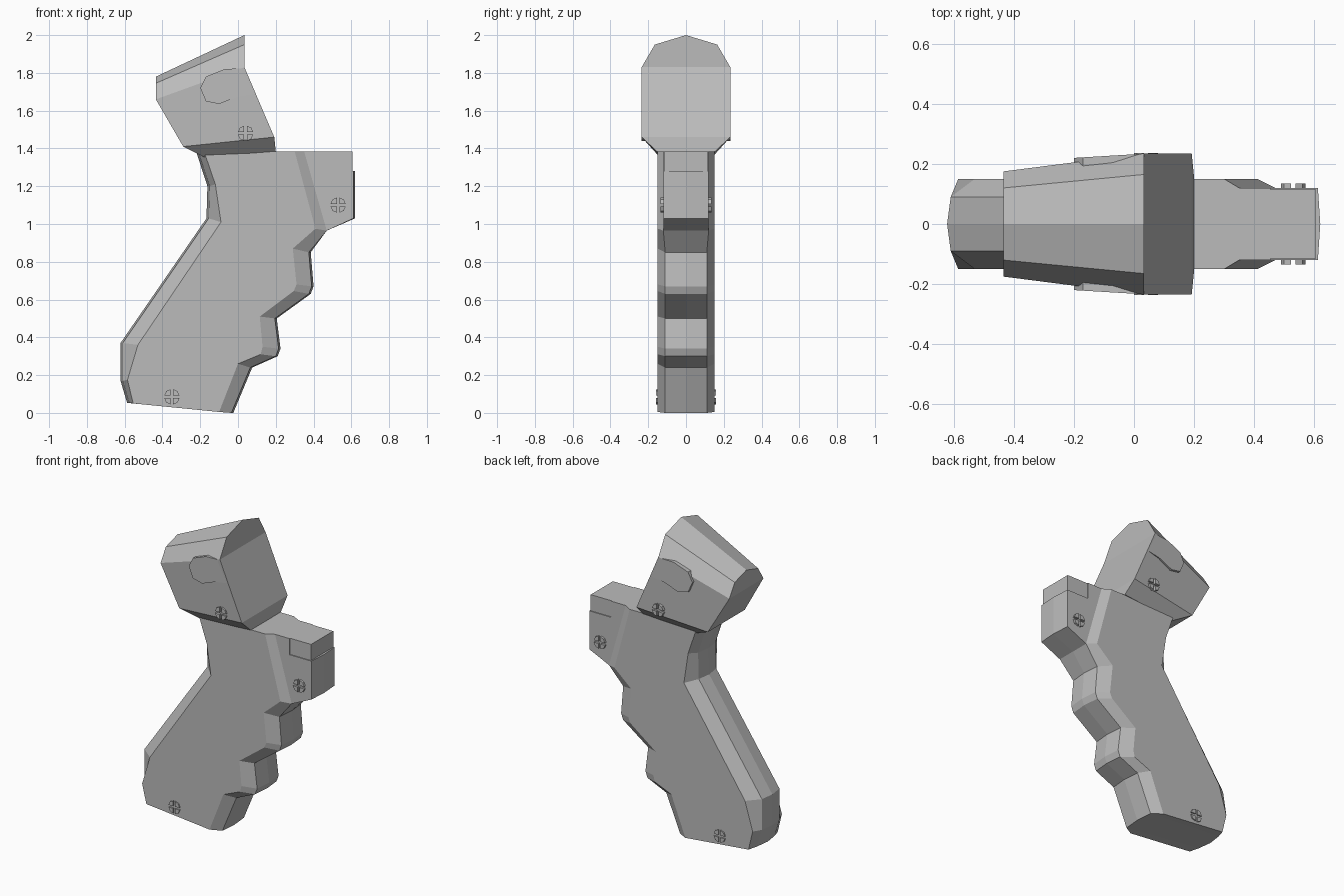
import bpy, bmesh

cube = bpy.data.objects.get("Cube")
if cube:
    bpy.data.objects.remove(cube)

grey = bpy.data.materials.new("plain_grey")
grey.use_nodes = True
colour = (0.5, 0.5, 0.5, 1)
grey.diffuse_color = colour
grey.node_tree.nodes["Principled BSDF"].inputs["Base Color"].default_value = colour


def finish(bm, name):
    bmesh.ops.remove_doubles(bm, verts=bm.verts, dist=0.0001)
    bmesh.ops.recalc_face_normals(bm, faces=bm.faces)
    mesh = bpy.data.meshes.new(name)
    bm.to_mesh(mesh)
    bm.free()
    mesh.materials.append(grey)
    ob = bpy.data.objects.new(name, mesh)
    bpy.context.collection.objects.link(ob)
    return ob


def loft(name, loops, cap=True):
    """Skin a row of closed loops that share one point count."""
    bm = bmesh.new()
    rings = [[bm.verts.new(p) for p in loop] for loop in loops]
    n = len(rings[0])
    for a, b in zip(rings, rings[1:]):
        for i in range(n):
            j = (i + 1) % n
            bm.faces.new((a[i], a[j], b[j], b[i]))
    if cap:
        bm.faces.new(rings[0])
        bm.faces.new(rings[-1])
    else:
        # caps made of strips between mirrored points
        for r in (rings[0], rings[-1]):
            for i in range(n // 2 - 1):
                bm.faces.new((r[i], r[i + 1], r[n - 2 - i], r[n - 1 - i]))
    return finish(bm, name)


def prism(name, outline, y0, y1):
    """Extrude an x-z outline; y1 may depend on x."""
    outer = y1 if callable(y1) else (lambda x: y1)
    return loft(name, [[(x, y0, z) for x, z in outline],
                       [(x, outer(x), z) for x, z in outline]])


# Grip: flat side outline, then the bevelled outline nearer the middle
side = [(-0.18, 1.385), (-0.12, 1.21), (-0.09, 1.01), (-0.53, 0.36),
        (-0.585, 0.175), (-0.555, 0.05), (-0.10, 0.005), (0.0, 0.26),
        (0.12, 0.31), (0.13, 0.35), (0.115, 0.51), (0.295, 0.645),
        (0.31, 0.68), (0.29, 0.87), (0.41, 0.975), (0.30, 1.385)]
rim = [(-0.21, 1.385), (-0.15, 1.2), (-0.155, 1.03), (-0.61, 0.37),
       (-0.61, 0.17), (-0.575, 0.053), (-0.035, 0), (0.065, 0.24),
       (0.20, 0.30), (0.215, 0.34), (0.195, 0.50), (0.375, 0.63),
       (0.39, 0.67), (0.375, 0.85), (0.47, 0.965), (0.35, 1.385)]


def rim_width(i):
    return 0.09 if i < 6 else 0.11 if i < 14 else 0.12


def rim_loop(s):
    return [(x, s * rim_width(i), z) for i, (x, z) in enumerate(rim)]


def mid_x(i, x):
    return x - 0.012 if i < 6 else x + 0.01 if i < 14 else x


centre = [(mid_x(i, x), 0, z) for i, (x, z) in enumerate(rim)]
loft("grip", [[(x, -0.15, z) for x, z in side], rim_loop(-1), centre,
              rim_loop(1), [(x, 0.15, z) for x, z in side]])

# Front block with a slightly bowed nose and a small recessed cap
block = [(0.30, 1.385), (0.40, 0.95), (0.47, 0.965), (0.612, 1.03),
         (0.612, 1.28), (0.455, 1.28), (0.455, 1.385)]
bowed = [(x + 0.008 * (x > 0.6), z) for x, z in block]
loft("front_block", [[(x, y, z) for x, z in (block if y else bowed)]
                     for y in (-0.12, 0, 0.12)])
prism("front_cap", [(0.44, 1.27), (0.606, 1.27), (0.606, 1.385), (0.44, 1.385)],
      -0.114, 0.114)

# Head: tapered faceted housing, right half of each end given then mirrored
front_end = [(0.034, 0, 2.0), (0.034, 0.165, 1.95), (0.034, 0.235, 1.83),
             (0.192, 0.235, 1.46), (0.2, 0.155, 1.385)]
back_end = [(-0.435, 0, 1.78), (-0.435, 0.12, 1.745), (-0.435, 0.175, 1.66),
            (-0.29, 0.19, 1.41), (-0.18, 0.14, 1.355)]


def mirrored(half):
    return half + [(x, -y, z) for x, y, z in reversed(half[1:])]


def head_shell():
    bm = bmesh.new()
    rings = [[bm.verts.new(p) for p in mirrored(e)] for e in (back_end, front_end)]
    a, b = rings
    n = len(a)
    for i in range(n):
        j = (i + 1) % n
        bm.faces.new((a[i], a[j], b[j], b[i]))
    for r in rings:
        bm.faces.new((r[0], r[1], r[2], r[-2], r[-1]))
        for i in (2, 3):
            bm.faces.new((r[i], r[i + 1], r[n - i - 1], r[n - i]))
    return finish(bm, "head")


head_shell()

# Thumb pads and cross-slotted screws on both sides
pad = [(0.03, 1.825), (-0.07, 1.82), (-0.17, 1.78), (-0.2, 1.72),
       (-0.17, 1.65), (-0.1, 1.635), (0.0, 1.675), (0.09, 1.69)]
screws = {"grip_screw": (-0.35, 0.085, 0.158), "block_screw": (0.53, 1.10, 0.134),
          "head_screw": (0.04, 1.48, 0.236)}
radius, gap = 0.04, 0.007
quarter = [(gap, gap), (radius, gap), (radius * 0.75, radius * 0.75), (gap, radius)]

for s, label in ((1, "back"), (-1, "front")):
    prism("thumb_pad_" + label, pad, s * 0.17,
          lambda x: s * min(0.2345, 0.22 + 0.06 * (x + 0.2)))
    for name, (cx, cz, y) in screws.items():
        for sx in (-1, 1):
            for sz in (-1, 1):
                prism(name + "_" + label,
                      [(cx + sx * u, cz + sz * v) for u, v in quarter],
                      s * (y - 0.04), s * y)
